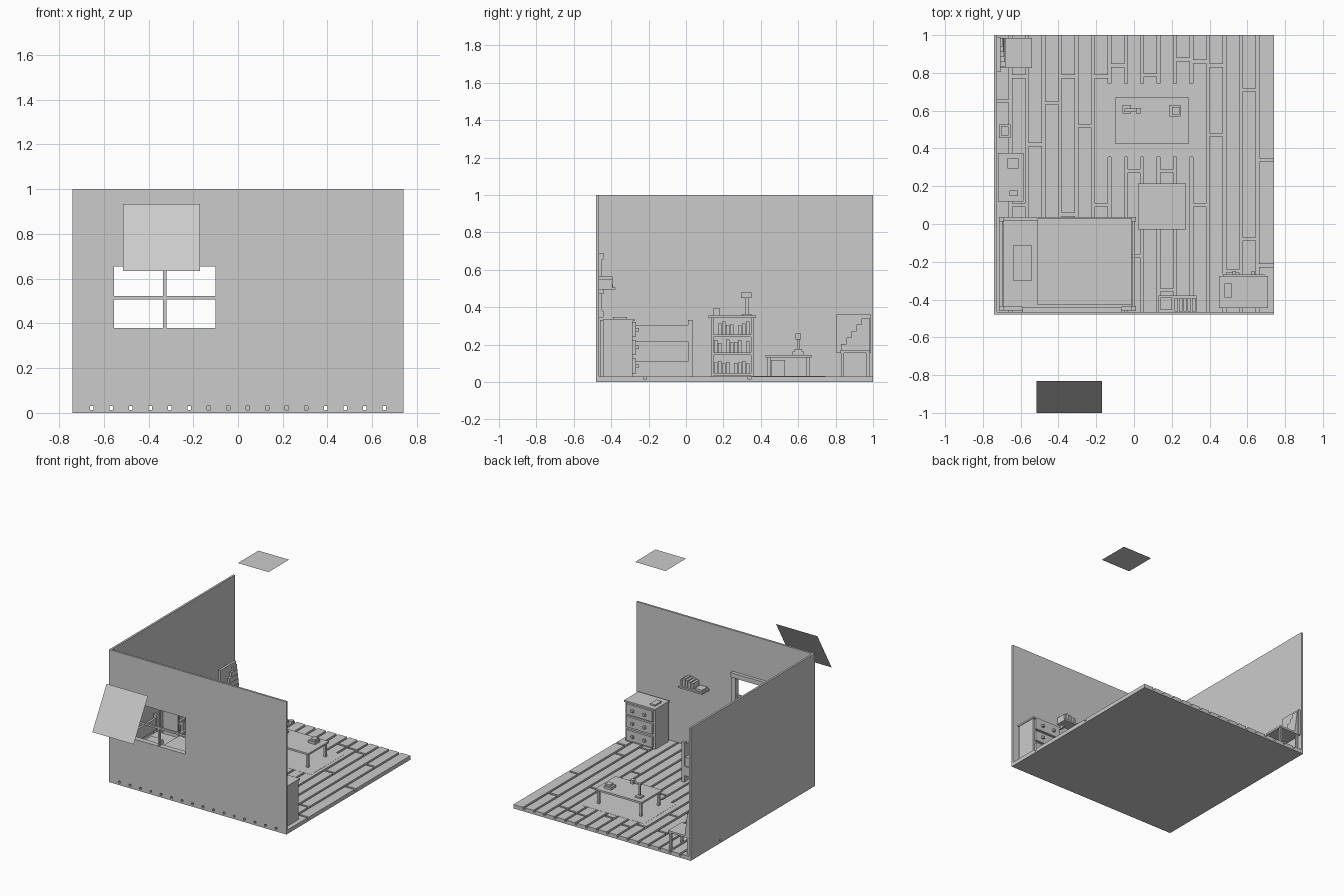
import bpy, bmesh
from mathutils import Matrix, Vector


def boxes(name, items):
    """One object made of boxes, each given as (x0, x1, y0, y1, z0, z1)."""
    bm = bmesh.new()
    for x0, x1, y0, y1, z0, z1 in items:
        m = Matrix.Translation(((x0 + x1) / 2, (y0 + y1) / 2, (z0 + z1) / 2))
        bmesh.ops.create_cube(bm, size=1, matrix=m @ Matrix.Diagonal((x1 - x0, y1 - y0, z1 - z0, 1)))
    me = bpy.data.meshes.new(name)
    bm.to_mesh(me)
    bm.free()
    ob = bpy.data.objects.new(name, me)
    bpy.context.collection.objects.link(ob)
    return ob


def sheet(name, pts):
    me = bpy.data.meshes.new(name)
    me.from_pydata([Vector(p) for p in pts], [], [(0, 1, 2, 3)])
    bpy.context.collection.objects.link(bpy.data.objects.new(name, me))


def legs(x0, x1, y0, y1, z0, z1, w):
    return [(x, x + w, y, y + w, z0, z1) for x in (x0, x1 - w) for y in (y0, y1 - w)]


X, Y0, Y1, F = 0.74, -0.48, 1.0, 0.03

# Floor: base slab and staggered planks with open grooves
boxes("floor_base", [(-X, X, Y0, Y1, 0, 0.014)])
joints = [[0.65], [0.78, 0.1], [0.42], [0.64], [0.78, 0.05], [0.52], [0.10, 0.78],
          [0.84], [-0.17, 0.28], [0.79], [-0.35, 0.28], [0.87], [0.10, 0.86],
          [0.47, 0.84], [-0.25], [-0.08, 0.71], [-0.22, 0.34]]
pitch, gap = 2 * X / len(joints), 0.016
planks = []
for i, js in enumerate(joints):
    xa = -X + i * pitch + (gap / 2 if i else 0)
    xb = -X + (i + 1) * pitch - (gap / 2 if i < len(joints) - 1 else 0)
    ends = [Y0 - gap / 2] + sorted(js) + [Y1 + gap / 2]
    planks += [(xa, xb, a + gap / 2, b - gap / 2, 0.013, F) for a, b in zip(ends, ends[1:])]
boxes("floor_planks", planks)
boxes("rug", [(-0.17, 0.36, 0.355, 0.745, 0.013, F + 0.001)])

# Walls, with the window opening cut from the front one
boxes("left_wall", [(-X, -X + 0.015, Y0 + 0.015, Y1, F, 1)])
wall = boxes("front_wall", [(-X, X, Y0, Y0 + 0.015, F, 1)])
cutter = boxes("window_cutter", [(-0.555, -0.10, -0.6, -0.4, 0.38, 0.655)])
cutter.hide_render = True
mod = wall.modifiers.new("opening", 'BOOLEAN')
mod.operation, mod.object, mod.solver = 'DIFFERENCE', cutter, 'EXACT'
bpy.context.view_layer.objects.active = wall
bpy.ops.object.modifier_apply(modifier="opening")
bpy.data.objects.remove(cutter)

# Window frame and crossbars
boxes("window_frame", [
    (-0.59, -0.555, -0.466, -0.45, 0.345, 0.69), (-0.10, -0.065, -0.466, -0.45, 0.345, 0.69),
    (-0.59, -0.065, -0.466, -0.44, 0.655, 0.69), (-0.59, -0.065, -0.466, -0.44, 0.345, 0.38)])
boxes("window_bars", [(-0.335, -0.32, -0.477, -0.463, 0.38, 0.655),
                      (-0.555, -0.10, -0.477, -0.463, 0.508, 0.522)])

# Floating light panels: overhead and outside the window
sheet("overhead_panel", [(0.02, -0.03, 1.683), (0.275, -0.03, 1.683),
                         (0.275, 0.215, 1.683), (0.02, 0.215, 1.683)])
sheet("window_panel", [(-0.515, -1, 0.635), (-0.17, -1, 0.635),
                       (-0.17, -0.83, 0.935), (-0.515, -0.83, 0.935)])

# Bed
frame = []
for xa, xb in ((-0.715, -0.69), (-0.012, 0.01)):
    frame += [(xa, xb, a, a + 0.025, F, 0.33) for a in (-0.46, 0.012)]
    frame += [(xa + 0.004, xb - 0.004, -0.44, 0.015, a, b) for a, b in ((F, 0.11), (0.215, 0.305))]
frame += [(-0.70, 0.0, a, a + 0.018, 0.08, 0.15) for a in (-0.458, 0.018)]
boxes("bed_frame", frame)
boxes("mattress", [(-0.69, -0.012, -0.44, 0.02, 0.10, 0.205)])
boxes("blanket", [(-0.51, -0.012, -0.43, 0.028, 0.14, 0.217)])
boxes("pillow", [(-0.64, -0.54, -0.30, -0.115, 0.205, 0.235)])

# Low table with a lamp and a box
boxes("table", [(-0.10, 0.29, 0.425, 0.67, 0.13, 0.144)]
      + legs(-0.09, 0.28, 0.435, 0.66, F, 0.13, 0.016))
boxes("table_lamp", [(-0.06, -0.015, 0.585, 0.63, 0.144, 0.155),
                     (-0.042, -0.03, 0.597, 0.609, 0.155, 0.24),
                     (-0.05, 0.02, 0.593, 0.612, 0.235, 0.245),
                     (0.01, 0.038, 0.585, 0.615, 0.228, 0.258)])
boxes("table_box", [(0.185, 0.245, 0.57, 0.63, 0.144, 0.162),
                    (0.20, 0.24, 0.58, 0.62, 0.162, 0.176)])

# Waste bin
boxes("waste_bin", [(-0.715, -0.655, 0.455, 0.528, F, 0.04),
                    (-0.715, -0.702, 0.455, 0.528, 0.04, 0.118),
                    (-0.668, -0.655, 0.455, 0.528, 0.04, 0.118),
                    (-0.702, -0.668, 0.455, 0.468, 0.04, 0.118),
                    (-0.702, -0.668, 0.515, 0.528, 0.04, 0.118)])

# Bookcase with books on three shelves
case = [(-0.72, -0.585, 0.12, 0.375, 0.342, 0.355), (-0.72, -0.705, 0.135, 0.36, F, 0.342)]
case += [(-0.715, -0.595, a, a + 0.013, F, 0.342) for a in (0.135, 0.347)]
case += [(-0.715, -0.595, 0.14, 0.355, z, z + 0.013) for z in (0.035, 0.145, 0.24)]
boxes("bookcase", case)
books = []
heights = (0.055, 0.065, 0.05, 0.06, 0.07, 0.052)
for r, z in enumerate((0.048, 0.158, 0.253)):
    for k in range(9):
        if (k + 2 * r) % 5 != 4:
            y = 0.15 + k * 0.0215
            books.append((-0.70, -0.61, y, y + 0.018, z, z + heights[(k + r) % 6]))
boxes("shelf_books", books)
boxes("bookcase_lamp", [(-0.665, -0.615, 0.30, 0.35, 0.355, 0.362),
                        (-0.65, -0.63, 0.315, 0.335, 0.362, 0.455),
                        (-0.67, -0.612, 0.295, 0.35, 0.45, 0.478)])
boxes("small_ornament", [(-0.66, -0.615, 0.148, 0.178, 0.355, 0.395)])

# Corner seat with a stepped cushion against the wall
boxes("corner_seat", [(-0.715, -0.54, 0.825, 0.985, 0.155, 0.17)]
      + legs(-0.71, -0.545, 0.83, 0.98, F, 0.155, 0.016))
boxes("seat_back", [(-0.725, -0.708, 0.805, 0.99, 0.155, 0.36)])
boxes("stepped_cloth", [(-0.708, -0.70 + 0.004 * (5 - k), 0.83 + 0.027 * k, 0.985,
                         0.17 + 0.034 * k, 0.17 + 0.034 * (k + 1)) for k in range(5)])

# Chest of drawers
boxes("dresser", [(0.455, 0.705, -0.44, -0.285, F, 0.325), (0.45, 0.71, -0.445, -0.275, 0.325, 0.337)])
boxes("drawer_fronts", [(0.47, 0.69, -0.286, -0.268, z - 0.04, z + 0.04) for z in (0.085, 0.185, 0.28)])
boxes("drawer_knobs", [(x - 0.009, x + 0.009, -0.268, -0.25, z - 0.009, z + 0.009)
                       for x in (0.53, 0.63) for z in (0.085, 0.185, 0.28)])
boxes("dresser_book", [(0.478, 0.52, -0.39, -0.315, 0.337, 0.348)])

# Wall shelf with books
boxes("wall_shelf", [(0.13, 0.33, -0.466, -0.378, 0.493, 0.505),
                     (0.16, 0.175, -0.466, -0.44, 0.47, 0.493),
                     (0.285, 0.30, -0.466, -0.44, 0.47, 0.493)])
boxes("wall_books", [(0.215 + 0.023 * k, 0.233 + 0.023 * k, -0.464, -0.392, 0.505, 0.55 + 0.005 * (k % 4))
                     for k in range(5)] + [(0.14, 0.20, -0.455, -0.39, 0.505, 0.52)])
